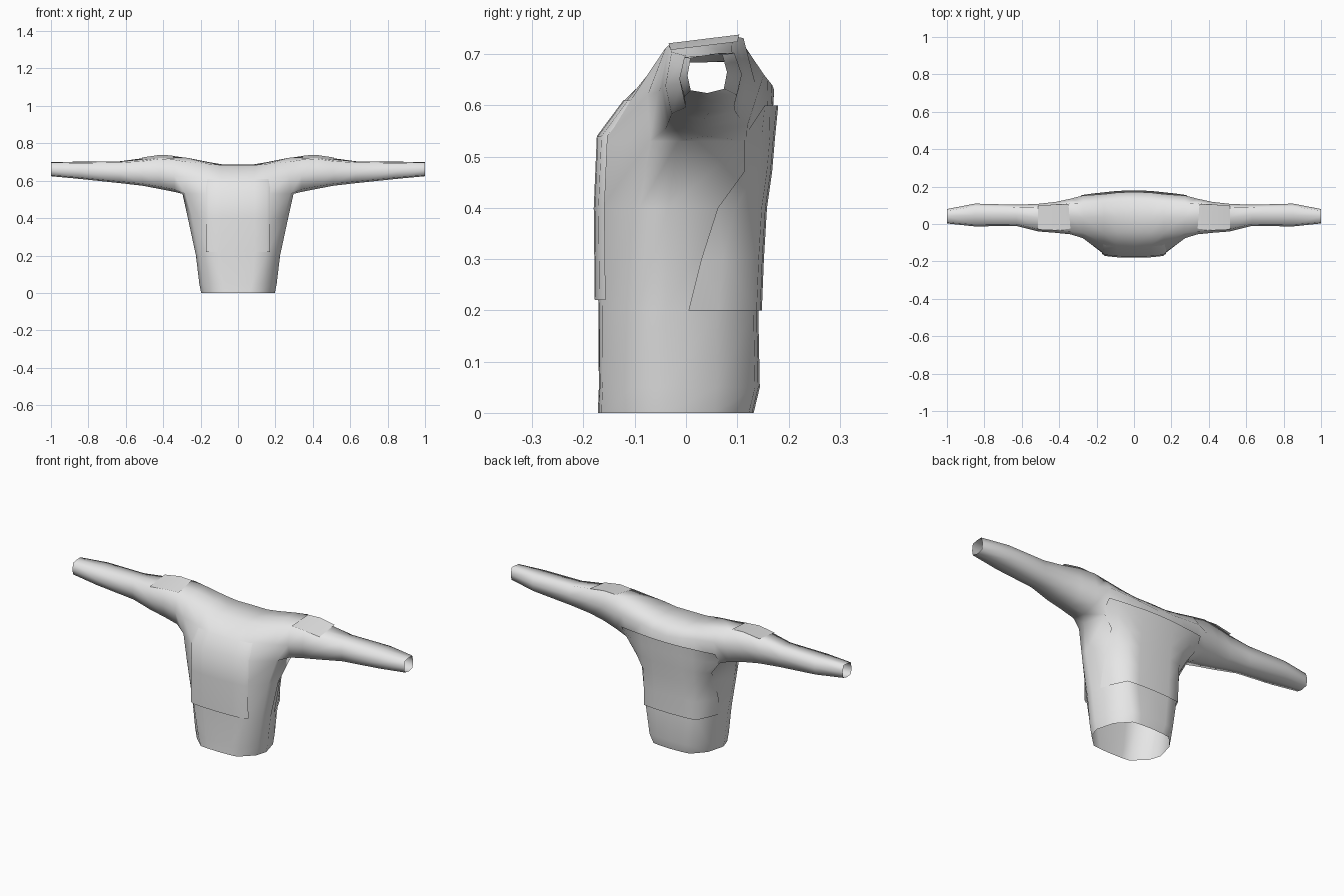
import bpy, bmesh
from mathutils import Vector

cube = bpy.data.objects.get("Cube")
if cube:
    bpy.data.objects.remove(cube, do_unlink=True)

# One plain cloth colour
cloth = bpy.data.materials.new("light grey cloth")
cloth.use_nodes = True
cloth.diffuse_color = (0.8, 0.8, 0.8, 1)
cloth.node_tree.nodes["Principled BSDF"].inputs["Base Color"].default_value = (0.8, 0.8, 0.8, 1)


def add_grid(bm, rows, closed=False):
    """Skin a list of equally long point rows with quads."""
    vs = [[bm.verts.new(p) for p in row] for row in rows]
    n = len(rows[0])
    for a, b in zip(vs, vs[1:]):
        for i in range(n if closed else n - 1):
            j = (i + 1) % n
            bm.faces.new((a[i], a[j], b[j], b[i]))


def finish(name, bm, outward):
    """Weld, orient the faces, mirror to the other side and shade."""
    bmesh.ops.remove_doubles(bm, verts=bm.verts[:], dist=0.0005)
    bmesh.ops.recalc_face_normals(bm, faces=bm.faces[:])
    bm.normal_update()
    out = Vector(outward)
    best = max(bm.faces, key=lambda f: f.calc_center_median().dot(out))
    if best.normal.dot(out) < 0:
        bmesh.ops.reverse_faces(bm, faces=bm.faces[:])
    me = bpy.data.meshes.new(name)
    bm.to_mesh(me)
    bm.free()
    me.materials.append(cloth)
    me.polygons.foreach_set("use_smooth", [True] * len(me.polygons))
    ob = bpy.data.objects.new(name, me)
    bpy.context.collection.objects.link(ob)
    mod = ob.modifiers.new("mirror", 'MIRROR')
    mod.merge_threshold = 0.001


# Half torso ring, front centre round the side to back centre:
# front and back depth, corner x, front shoulder, side and back shoulder points
def torso_ring(z, yf, yb, c, front, side, back):
    return [(0, yf, z), (.6 * c, yf + .002, z), (c, yf + .007, z), (*front, z),
            (*side, z),
            (*back, z), (c, yb - .009, z), (.6 * c, yb - .003, z), (0, yb, z)]


torso = [torso_ring(*r) for r in (
    (0.00, -.172, .132, .110, (.178, -.100), (.197, -.040), (.172, .055)),
    (0.05, -.170, .144, .125, (.188, -.100), (.207, -.040), (.178, .060)),
    (0.20, -.171, .141, .150, (.208, -.095), (.225, -.040), (.185, .060)),
    (0.40, -.173, .150, .155, (.245, -.090), (.268, -.035), (.205, .075)),
    (0.53, -.169, .166, .155, (.280, -.070), (.297, -.015), (.268, .118)))]
armpit = torso[-1]

# Arches over the shoulders, front to back, sharing the top torso ring
arch_tops = (
    [(0, -.120, .61), (0, -.045, .683), (0, .04, .684), (0, .125, .686), (0, .172, .63)],
    [(.09, -.115, .61), (.09, -.045, .683), (.09, .04, .684), (.09, .12, .688), (.09, .168, .64)],
    [(.16, -.105, .615), (.16, -.05, .69), (.16, .04, .698), (.16, .115, .70), (.16, .16, .65)],
    [(.275, -.075, .62), (.27, -.048, .70), (.27, .035, .722), (.27, .11, .722), (.275, .152, .66)])
arches = [[armpit[i]] + top + [armpit[8 - i]] for i, top in enumerate(arch_tops)]


# Boxy sleeve ring in the same order as an arch, with the underside point last
def sleeve_ring(x, yf, yb, zb, zf, zt):
    d, h, m = yb - yf, zf - zb, (yf + yb) / 2
    return [(x, yf + .08 * d, zb + .08 * h), (x, yf, zb + .5 * h),
            (x, yf + .08 * d, zf), (x, m, (zf + zt) / 2 + .002),
            (x, yb - .12 * d, zt), (x, yb, zb + .6 * h),
            (x, yb - .08 * d, zb + .12 * h), (x, m, zb)]


sleeve = [arches[-1] + [armpit[4]]] + [sleeve_ring(*r) for r in (
    (.34, -.055, .135, .540, .712, .731),
    (.42, -.047, .118, .556, .717, .734),
    (.51, -.040, .108, .573, .704, .720),
    (.63, -.010, .103, .587, .697, .704),
    (.85, -.013, .109, .610, .694, .702),
    (1.0, .003, .080, .624, .692, .699))]

bm = bmesh.new()
add_grid(bm, torso)
add_grid(bm, arches)
add_grid(bm, sleeve, closed=True)
finish("sweater_body", bm, (0, 0, 1))

# Front panel laid over the chest
bm = bmesh.new()
add_grid(bm, [[(0, y, z), (.09, y + .002, z), (.155, y + .009, z), (.172, y + .021, z)]
              for z, y in ((.22, -.178), (.40, -.180), (.54, -.174), (.61, -.122))])
finish("front_panel", bm, (0, -1, 0))

# Back panel: height, centre depth, seam column and outer edge
bm = bmesh.new()
add_grid(bm, [[(0, y, z), (.09, y - .003, z), (.155, y - .01, z), (x3, y3, z), (xe, ye, z)]
              for z, y, x3, y3, xe, ye in (
                  (.20, .148, .191, .064, .212, .005),
                  (.30, .152, .202, .072, .216, .030),
                  (.40, .158, .200, .096, .216, .062),
                  (.47, .168, .206, .137, .235, .113),
                  (.54, .174, .222, .148, .286, .114),
                  (.60, .180, .222, .163, .282, .154))])
finish("back_panel", bm, (0, 1, 0))

# Flat patch on top of each shoulder
bm = bmesh.new()
add_grid(bm, [[(.340, -.025, .719), (.350, .103, .735)],
              [(.420, -.034, .721), (.420, .104, .738)],
              [(.512, -.030, .708), (.512, .100, .724)]])
finish("shoulder_patch", bm, (0, 0, 1))
